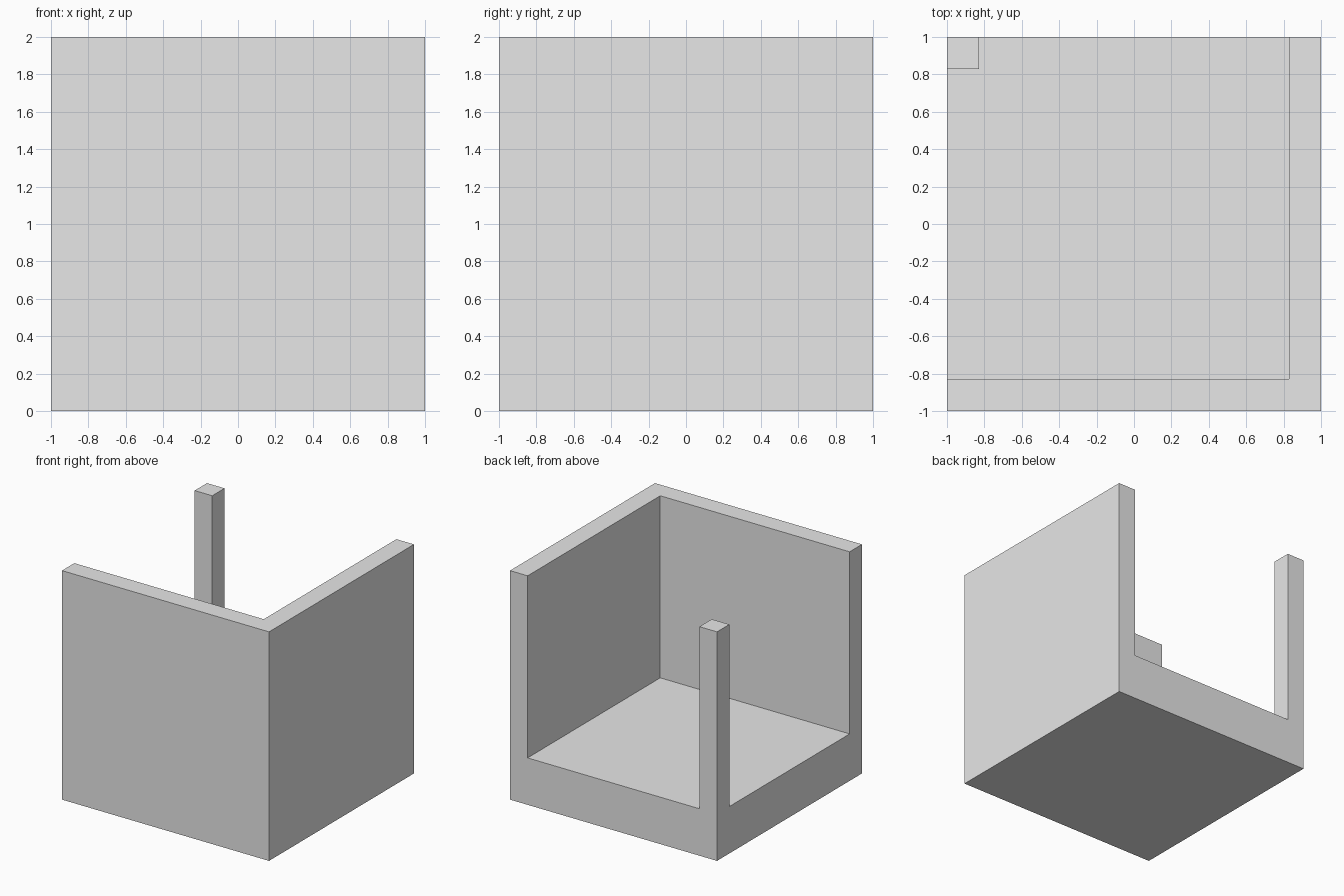
import bpy
import bmesh

if "Cube" in bpy.data.objects:
    bpy.data.objects.remove(bpy.data.objects["Cube"])

INNER = 0.83    # distance from the centre to the inside of the walls and post
FLOOR = 0.41    # floor thickness
OUT = 1.2       # the cutter reaches past the open sides and top

grey = bpy.data.materials.new("plain grey")
grey.use_nodes = True
colour = (0.8, 0.8, 0.8, 1)
grey.diffuse_color = colour
grey.node_tree.nodes["Principled BSDF"].inputs["Base Color"].default_value = colour


def prism(name, outline, bottom, top):
    """Extrude a flat outline from bottom to top."""
    bm = bmesh.new()
    low = [bm.verts.new((x, y, bottom)) for x, y in outline]
    high = [bm.verts.new((x, y, top)) for x, y in outline]
    bm.faces.new(low[::-1])
    bm.faces.new(high)
    for i in range(len(low)):
        j = (i + 1) % len(low)
        bm.faces.new((low[i], low[j], high[j], high[i]))
    mesh = bpy.data.meshes.new(name)
    bm.to_mesh(mesh)
    bm.free()
    mesh.materials.append(grey)
    obj = bpy.data.objects.new(name, mesh)
    bpy.context.collection.objects.link(obj)
    return obj


# Solid block that becomes the floor, two walls and corner post
block = prism("open_corner_box", [(-1, -1), (1, -1), (1, 1), (-1, 1)], 0, 2)

# Space inside the walls, open on two sides around the back post
space = prism("space_cutter", [
    (-OUT, -INNER), (INNER, -INNER), (INNER, OUT),
    (-INNER, OUT), (-INNER, INNER), (-OUT, INNER),
], FLOOR, 2 + OUT)
space.hide_render = True
space.hide_set(True)

cut = block.modifiers.new("hollow", "BOOLEAN")
cut.operation = "DIFFERENCE"
cut.solver = "EXACT"
cut.object = space
